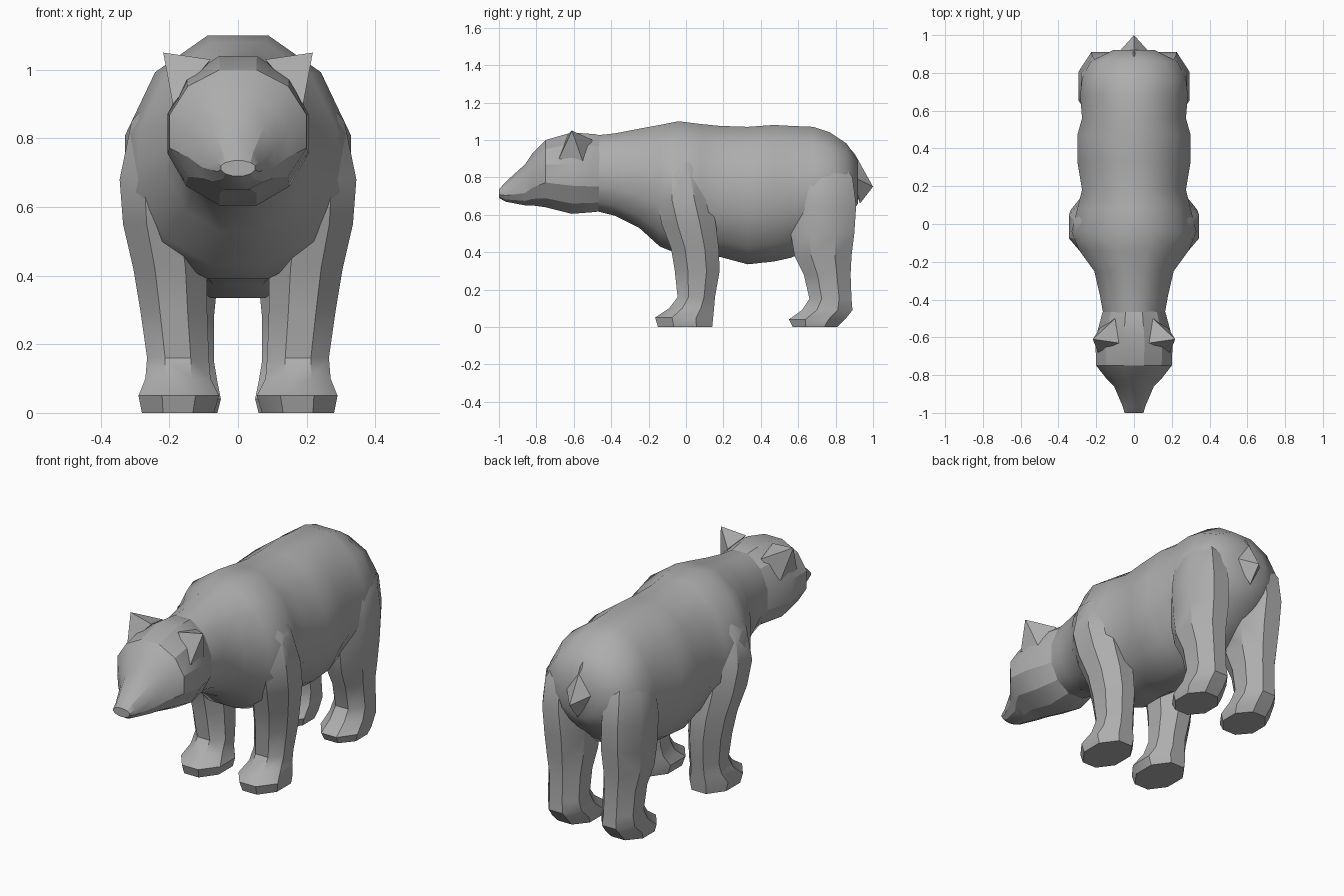
import bpy
import bmesh
from math import cos, sin, pi, radians

old = bpy.data.objects.get("Cube")
if old:
    bpy.data.objects.remove(old, do_unlink=True)

fur = bpy.data.materials.new("grey fur")
fur.use_nodes = True
grey = (0.42, 0.42, 0.42, 1)
fur.diffuse_color = grey
fur.node_tree.nodes["Principled BSDF"].inputs["Base Color"].default_value = grey


def finish(name, bm, angle):
    """Turn a bmesh into a shaded, coloured object."""
    bmesh.ops.recalc_face_normals(bm, faces=bm.faces)
    mesh = bpy.data.meshes.new(name)
    bm.to_mesh(mesh)
    bm.free()
    mesh.materials.append(fur)
    obj = bpy.data.objects.new(name, mesh)
    bpy.context.collection.objects.link(obj)
    bpy.ops.object.select_all(action="DESELECT")
    obj.select_set(True)
    bpy.context.view_layer.objects.active = obj
    bpy.ops.object.shade_smooth_by_angle(angle=radians(angle))
    return obj


def loft(name, rings, angle=35):
    """Skin a list of equal rings and cap both ends."""
    bm = bmesh.new()
    loops = [[bm.verts.new(p) for p in ring] for ring in rings]
    n = len(loops[0])
    for a, b in zip(loops, loops[1:]):
        for i in range(n):
            j = (i + 1) % n
            bm.faces.new((a[i], a[j], b[j], b[i]))
    bm.faces.new(loops[0])
    bm.faces.new(loops[-1])
    return finish(name, bm, angle)


def hull(name, points):
    """Small faceted solid around a few points."""
    bm = bmesh.new()
    for p in points:
        bm.verts.new(p)
    bmesh.ops.convex_hull(bm, input=bm.verts)
    return finish(name, bm, 20)


def unit_ring(n):
    """Ring with flat sides that just touches a square of half-size one."""
    k = cos(pi / n)
    return [(cos((i + 0.5) * 2 * pi / n) / k, sin((i + 0.5) * 2 * pi / n) / k)
            for i in range(n)]


def trunk_ring(y, low, high, width, mid):
    return [(width * c, y, mid + s * (high - mid if s > 0 else mid - low))
            for c, s in unit_ring(12)]


def leg_ring(side, z, x0, x1, y0, y1):
    return [(side * ((x0 + x1) / 2 + c * (x1 - x0) / 2),
             (y0 + y1) / 2 + s * (y1 - y0) / 2, z) for c, s in unit_ring(8)]


# Head: y, underside, top, half width, height of widest point
head = [
    (-1.0, .69, .735, .05, .715),
    (-.965, .67, .775, .06, .715),
    (-.86, .65, .87, .105, .74),
    (-.82, .65, .93, .145, .78),
    (-.75, .64, 1.0, .2, .82),
    (-.61, .605, 1.04, .205, .81),
    (-.48, .615, 1.03, .17, .8),
    (-.42, .64, 1.01, .15, .8),
]
loft("head", [trunk_ring(*r) for r in head], 25)

# Neck, shoulders, barrel and rump
body = [
    (-.52, .63, 1.02, .155, .8),
    (-.38, .595, 1.035, .18, .8),
    (-.25, .53, 1.06, .21, .76),
    (-.14, .43, 1.08, .29, .73),
    (-.04, .39, 1.10, .33, .7),
    (.08, .385, 1.085, .3, .7),
    (.18, .375, 1.075, .275, .7),
    (.33, .335, 1.07, .3, .7),
    (.47, .35, 1.08, .3, .7),
    (.56, .37, 1.075, .275, .7),
    (.68, .42, 1.07, .285, .72),
    (.77, .5, 1.04, .275, .75),
    (.86, .58, .98, .23, .78),
    (.92, .66, .89, .11, .78),
]
loft("body", [trunk_ring(*r) for r in body], 40)

# Legs with paws: z, inner x, outer x, front y, back y
front_leg = [
    (0, .07, .28, -.15, .14),
    (.05, .055, .29, -.165, .145),
    (.1, .08, .27, -.09, .15),
    (.16, .085, .265, -.045, .155),
    (.3, .09, .285, -.06, .18),
    (.42, .09, .305, -.08, .175),
    (.55, .1, .335, -.13, .16),
    (.68, .1, .345, -.16, .13),
    (.85, .12, .31, -.14, .08),
    (.96, .14, .22, -.1, .04),
]
rear_leg = [
    (0, .06, .26, .57, .81),
    (.04, .05, .27, .55, .85),
    (.09, .06, .26, .62, .89),
    (.15, .07, .255, .66, .885),
    (.28, .07, .26, .63, .88),
    (.38, .06, .28, .58, .885),
    (.5, .05, .29, .56, .9),
    (.65, .06, .295, .55, .91),
    (.8, .08, .28, .57, .89),
    (.92, .1, .21, .62, .82),
]
for side, label in ((1, "left"), (-1, "right")):
    loft(f"front_leg_{label}", [leg_ring(side, *r) for r in front_leg])
    loft(f"rear_leg_{label}", [leg_ring(side, *r) for r in rear_leg])
    # Pointed ear on the upper corner of the head
    hull(f"ear_{label}", [
        (side * .218, -.61, 1.05), (side * .08, -.63, 1.03),
        (side * .19, -.68, .9), (side * .18, -.55, .88),
        (side * .1, -.5, 1.0)])

# Short tail flap
hull("tail", [(0, .8, 1.02), (0, 1.0, .75), (0, .93, .66),
              (.09, .9, .8), (-.09, .9, .8), (0, .9, .93)])
